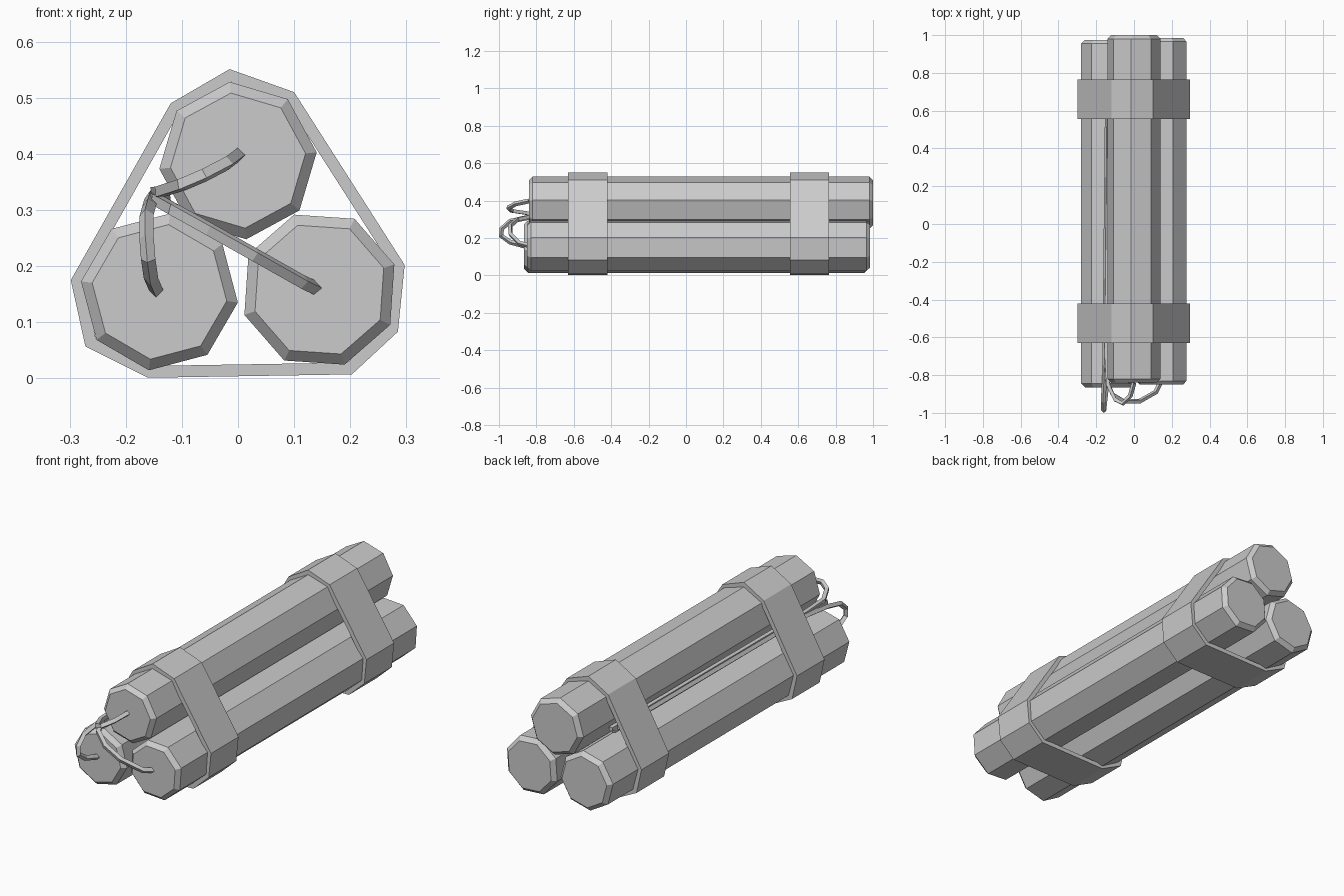
import bpy, bmesh
from math import radians, cos, sin, tau

old = bpy.data.objects.get("Cube")
if old:
    bpy.data.objects.remove(old, do_unlink=True)

grey = bpy.data.materials.new("plain_grey")
grey.use_nodes = True
grey.diffuse_color = (0.6, 0.6, 0.6, 1)
grey.node_tree.nodes["Principled BSDF"].inputs["Base Color"].default_value = (0.6, 0.6, 0.6, 1)


def add_object(name, data):
    obj = bpy.data.objects.new(name, data)
    data.materials.append(grey)
    bpy.context.collection.objects.link(obj)
    return obj


def mesh_object(name, bm):
    mesh = bpy.data.meshes.new(name)
    bm.to_mesh(mesh)
    bm.free()
    return add_object(name, mesh)


def bridge(bm, a, b):
    """Join two closed rings with quads."""
    for i in range(len(a)):
        j = (i + 1) % len(a)
        bm.faces.new((a[i], a[j], b[j], b[i]))


# Eight-sided sticks with chamfered ends
def stick(name, x, z, turn, front, back, r=0.141, chamfer=0.02):
    bm = bmesh.new()
    rings = []
    for y, rad in ((front, r - chamfer), (front + chamfer, r),
                   (back - chamfer, r), (back, r - chamfer)):
        angles = [radians(turn) + i * tau / 8 for i in range(8)]
        rings.append([bm.verts.new((x + rad * cos(a), y, z + rad * sin(a))) for a in angles])
    for a, b in zip(rings, rings[1:]):
        bridge(bm, a, b)
    bm.faces.new(rings[0])
    bm.faces.new(rings[-1])
    bmesh.ops.recalc_face_normals(bm, faces=bm.faces)
    mesh_object(name, bm)


stick("top_stick", 0, 0.388, 6, -0.84, 1.0)
stick("lower_left_stick", 0.145, 0.158, 18.6, -0.85, 0.985)
stick("lower_right_stick", -0.14, 0.154, -7.7, -0.865, 0.975)

# Straps pulled tight around all three sticks
OUTLINE = [(-0.015, 0.551), (0.1, 0.51), (0.297, 0.202), (0.285, 0.083), (0.203, 0.007),
           (-0.16, 0.001), (-0.272, 0.057), (-0.298, 0.175), (-0.12, 0.49)]


def strap(name, front, back):
    bm = bmesh.new()
    rings = [[bm.verts.new((x, y, z)) for x, z in OUTLINE] for y in (front, back)]
    bridge(bm, *rings)
    wall = mesh_object(name, bm).modifiers.new("thickness", 'SOLIDIFY')
    wall.thickness = 0.021
    wall.offset = -1
    wall.use_even_offset = True


strap("front_strap", -0.63, -0.42)
strap("rear_strap", 0.555, 0.765)


# Square fuses looping from each stick into the side groove
def fuse(name, loop, end):
    curve = bpy.data.curves.new(name, 'CURVE')
    curve.dimensions = '3D'
    curve.bevel_depth = 0.013
    curve.bevel_resolution = 0
    curve.use_fill_caps = True
    points = loop + [end]
    line = curve.splines.new('POLY')
    line.use_smooth = False
    line.points.add(len(points) - 1)
    for p, co in zip(line.points, points):
        p.co = (*co, 1)
    obj = add_object(name, curve)
    bpy.ops.object.select_all(action='DESELECT')
    obj.select_set(True)
    bpy.context.view_layer.objects.active = obj
    bpy.ops.object.convert(target='MESH')


fuse("top_fuse", [(0, 0.4, 0.4), (0, -0.84, 0.398), (-0.02, -0.91, 0.383),
                  (-0.06, -0.95, 0.362), (-0.1, -0.93, 0.345), (-0.138, -0.85, 0.333),
                  (-0.146, -0.7, 0.332)][1:], (-0.13, 0.76, 0.325))
fuse("lower_left_fuse", [(0.14, -0.84, 0.16), (0.115, -0.89, 0.172), (0.03, -0.938, 0.22),
                         (-0.05, -0.94, 0.265), (-0.115, -0.9, 0.301),
                         (-0.145, -0.82, 0.318), (-0.15, -0.7, 0.322)], (-0.13, 0.74, 0.31))
fuse("lower_right_fuse", [(-0.145, -0.855, 0.155), (-0.155, -0.94, 0.178), (-0.16, -0.988, 0.212),
                          (-0.163, -0.985, 0.25), (-0.163, -0.94, 0.29),
                          (-0.158, -0.85, 0.308), (-0.154, -0.7, 0.322)], (-0.14, 0.72, 0.318))
